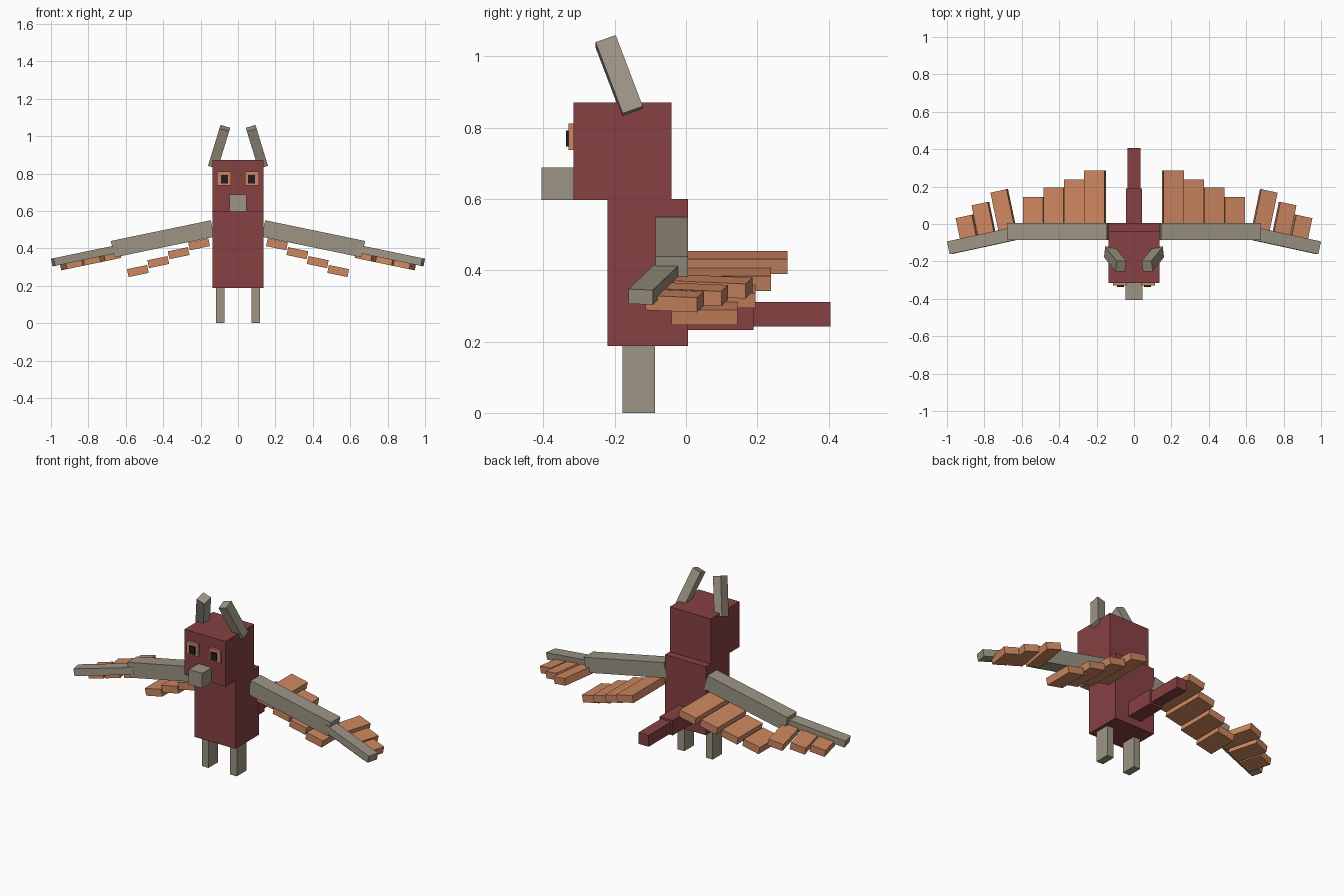
import bpy, bmesh
from math import radians
from mathutils import Matrix, Vector

cube = bpy.data.objects.get("Cube")
if cube:
    bpy.data.objects.remove(cube, do_unlink=True)


def material(name, rgb):
    """Flat material from 0-255 screen values, stored as linear."""
    lin = [((c / 255 + 0.055) / 1.055) ** 2.4 for c in rgb] + [1.0]
    m = bpy.data.materials.new(name)
    m.use_nodes = True
    m.diffuse_color = lin
    bsdf = next(n for n in m.node_tree.nodes if n.type == 'BSDF_PRINCIPLED')
    bsdf.inputs["Base Color"].default_value = lin
    return m


RED = material("dark red", (135, 65, 67))
GREY = material("warm grey", (156, 148, 132))
ORANGE = material("feather orange", (205, 135, 96))
BLACK = material("pupil black", (27, 28, 40))


def box(name, x, y, z, mat, frame=Matrix()):
    """Box from (min, max) ranges, placed in a local frame."""
    lo, hi = Vector((x[0], y[0], z[0])), Vector((x[1], y[1], z[1]))
    bm = bmesh.new()
    bmesh.ops.create_cube(bm, size=1)
    for v in bm.verts:
        p = Vector(lo[i] + (v.co[i] + 0.5) * (hi[i] - lo[i]) for i in range(3))
        v.co = frame @ p
    bmesh.ops.recalc_face_normals(bm, faces=bm.faces)
    mesh = bpy.data.meshes.new(name)
    bm.to_mesh(mesh)
    bm.free()
    mesh.materials.append(mat)
    bpy.context.collection.objects.link(bpy.data.objects.new(name, mesh))


def pair(name, x, y, z, mat, frame=Matrix()):
    """Left part on +x and its mirror image on -x."""
    box("left_" + name, x, y, z, mat, frame)
    box("right_" + name, x, y, z, mat, Matrix.Diagonal((-1, 1, 1, 1)) @ frame)


def rot(deg, axis):
    return Matrix.Rotation(radians(deg), 4, axis)


# Body, head, beak
box("body", (-.137, .137), (-.22, .005), (.187, .60), RED)
box("head", (-.137, .137), (-.315, -.041), (.598, .871), RED)
box("beak", (-.045, .045), (-.405, -.315), (.598, .689), GREY)

# Two-step tail
box("tail_base", (-.044, .044), (0, .19), (.232, .322), RED)
box("tail_tip", (-.034, .034), (.18, .405), (.243, .311), RED)

# Eyes and legs
pair("eye", (.037, .112), (-.329, -.314), (.737, .812), ORANGE)
pair("pupil", (.054, .091), (-.337, -.329), (.747, .793), BLACK)
pair("leg", (.072, .117), (-.178, -.087), (0, .19), GREY)

# Ear tufts leaning forward and inward
tuft = Matrix.Translation((.101, -.1875, .9425)) @ rot(-17, 'Y') @ rot(20, 'X')
pair("ear_tuft", (-.027, .027), (-.03, .03), (-.111, .111), GREY, tuft)

# Drooping inner wing with stepped feathers
wing = Matrix.Translation((.145, -.04, .55)) @ rot(11.7, 'Y')
pair("inner_wing", (0, .546), (-.045, .045), (-.09, 0), GREY, wing)
for i, length in enumerate((.325, .278, .235, .185)):
    cx, cz = .088 + .1165 * i, -.113 - .0245 * i
    pair(f"inner_feather_{i + 1}", (cx - .055, cx + .055), (0, length),
         (cz - .0215, cz + .0215), ORANGE, wing)

# Outer wing swept forward, with three feathers below it
outer = wing @ Matrix.Translation((.54, -.017, 0)) @ rot(-12, 'Z')
pair("outer_wing", (-.02, .339), (-.035, .035), (-.070, -.028), GREY, outer)
for i, (cx, length) in enumerate(((.014, .242), (.129, .197), (.228, .148))):
    pair(f"outer_feather_{i + 1}", (cx - .045, cx + .045), (0, length),
         (-.1, -.058), ORANGE, outer)
